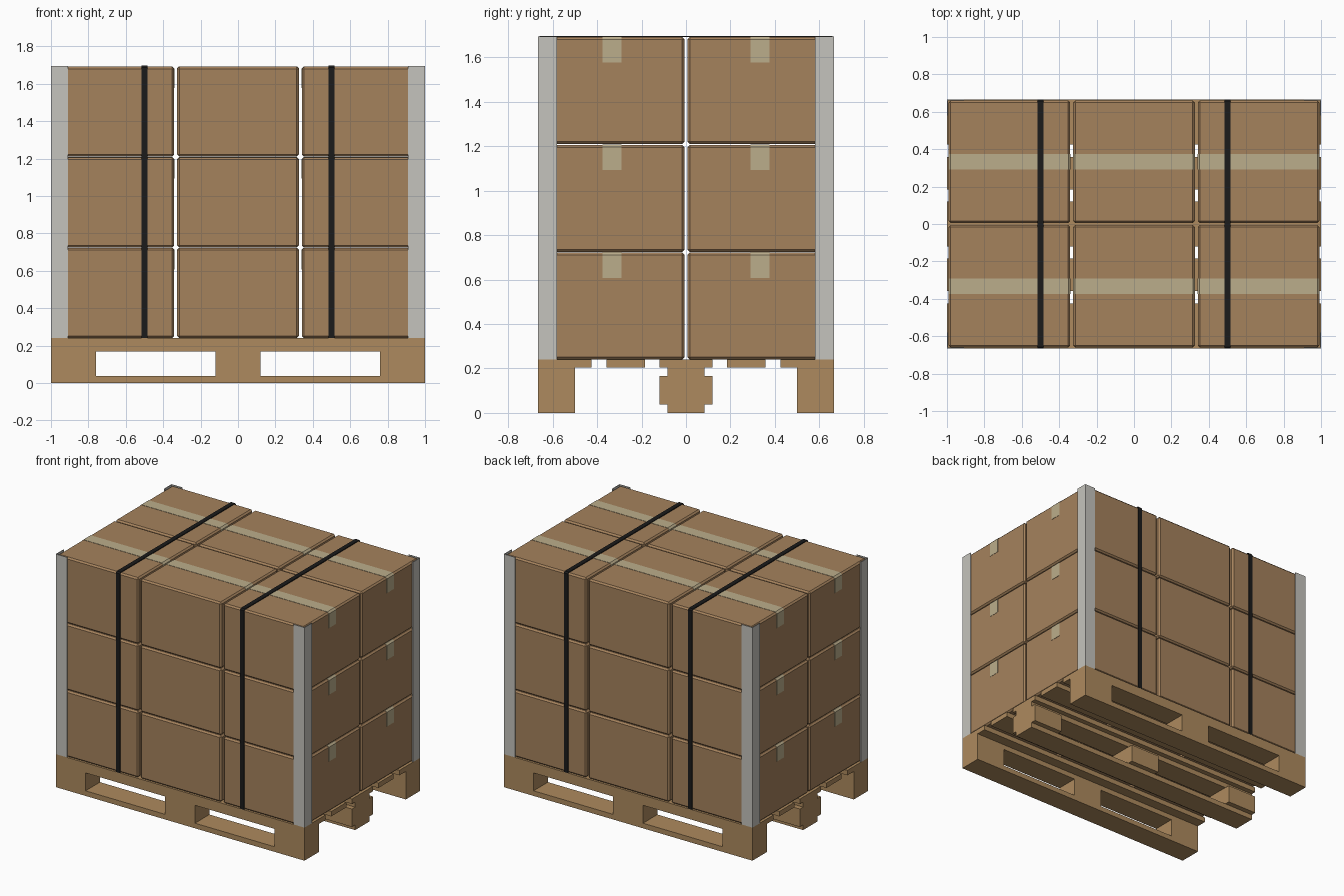
import bpy, bmesh
from mathutils import Vector

if "Cube" in bpy.data.objects:
    bpy.data.objects.remove(bpy.data.objects["Cube"])


def material(name, rgb):
    m = bpy.data.materials.new(name)
    m.diffuse_color = (*rgb, 1)
    m.use_nodes = True
    m.node_tree.nodes["Principled BSDF"].inputs["Base Color"].default_value = m.diffuse_color
    return m


WOOD = material("wood", (0.42, 0.255, 0.112))
CARD = material("cardboard", (0.376, 0.223, 0.108))
TAPE = material("tape", (0.50, 0.42, 0.26))
PLASTIC = material("grey_plastic", (0.56, 0.55, 0.51))
BLACK = material("black_strap", (0.011, 0.011, 0.011))


def prism(name, profile, axis, lo, hi, mat):
    """Extrude a 2D profile along an axis; profile holds the other two coordinates in order."""
    bm = bmesh.new()
    verts = []
    for p in profile:
        co = list(p)
        co.insert(axis, lo)
        verts.append(bm.verts.new(co))
    face = bm.faces.new(verts)
    ext = bmesh.ops.extrude_face_region(bm, geom=[face])
    step = Vector((0, 0, 0))
    step[axis] = hi - lo
    bmesh.ops.translate(bm, vec=step, verts=[v for v in ext["geom"] if isinstance(v, bmesh.types.BMVert)])
    bmesh.ops.recalc_face_normals(bm, faces=bm.faces)
    me = bpy.data.meshes.new(name)
    bm.to_mesh(me)
    bm.free()
    me.materials.append(mat)
    ob = bpy.data.objects.new(name, me)
    bpy.context.collection.objects.link(ob)
    return ob


def block(name, x, y, z, mat):
    rect = [(x[0], y[0]), (x[1], y[0]), (x[1], y[1]), (x[0], y[1])]
    return prism(name, rect, 2, z[0], z[1], mat)


def u_shape(half, top, drop, t, c, mid=0):
    """Closed upside-down U with chamfered shoulders, hugging a width of 2*half."""
    inner = [(half, drop), (half, top - c), (half - c, top)]
    outer = [(half + t, drop), (half + t, top - c + t * .4), (half - c + t * .4, top + t)]
    right = outer
    path = right + [(-a, b) for a, b in reversed(outer)] + [(-a, b) for a, b in inner] + list(reversed(inner))
    return [(mid + a, b) for a, b in path]


# Pallet: deck boards
Y = 0.665
for i, y in enumerate([(-Y, -.425), (-.357, -.184), (-.12, .12), (.184, .357), (.425, Y)]):
    block(f"deck_board_{i}", (-1, 1), y, (.204, .24), WOOD)

# Pallet: three runners with lower board, spacer blocks and upper board
for side, board, spacer in (("front", (-Y, -.5), (-Y, -.5)),
                            ("middle", (-.083, .083), (-.12, .12)),
                            ("back", (.5, Y), (.5, Y))):
    block(f"{side}_bottom_board", (-1, 1), board, (0, .037), WOOD)
    block(f"{side}_upper_board", (-1, 1), board, (.167, .204), WOOD)
    for i, x in enumerate([(-1, -.76), (-.12, .12), (.76, 1)]):
        block(f"{side}_pallet_block_{i}", x, spacer, (.037, .167), WOOD)

# Cartons, each with tape over the top and down both ends
HX, HEIGHT, PITCH, BEVEL = .325, .481, .485, .011
for layer in range(3):
    z = .24 + layer * PITCH
    for col in (-1, 0, 1):
        x = col * .666
        for row in (-1, 1):
            y = row * .333
            tag = f"{layer}_{col + 1}_{(row + 1) // 2}"
            box = block(f"carton_{tag}", (x - HX, x + HX), (y - .327, y + .327), (z, z + HEIGHT), CARD)
            bev = box.modifiers.new("soft_edges", "BEVEL")
            bev.width, bev.segments = BEVEL, 1
            prism(f"tape_{tag}", u_shape(HX, z + HEIGHT, z + .367, .002, BEVEL, x),
                  1, y - .042, y + .042, TAPE)

# Corner guards: L-section strips
for sx in (-1, 1):
    for sy in (-1, 1):
        t = .005
        ell = [(1, Y), (.91, Y), (.91, Y - t), (1 - t, Y - t), (1 - t, .58), (1, .58)]
        prism(f"corner_guard_{sx}_{sy}", [(sx * a, sy * b) for a, b in ell], 2, .24, 1.694, PLASTIC)

# Straps over front, top and back
for name, x in (("left", -.5), ("right", .5)):
    prism(f"{name}_strap", u_shape(.66, .24 + 2 * PITCH + HEIGHT, .24, .006, .006),
          0, x - .016, x + .016, BLACK)
